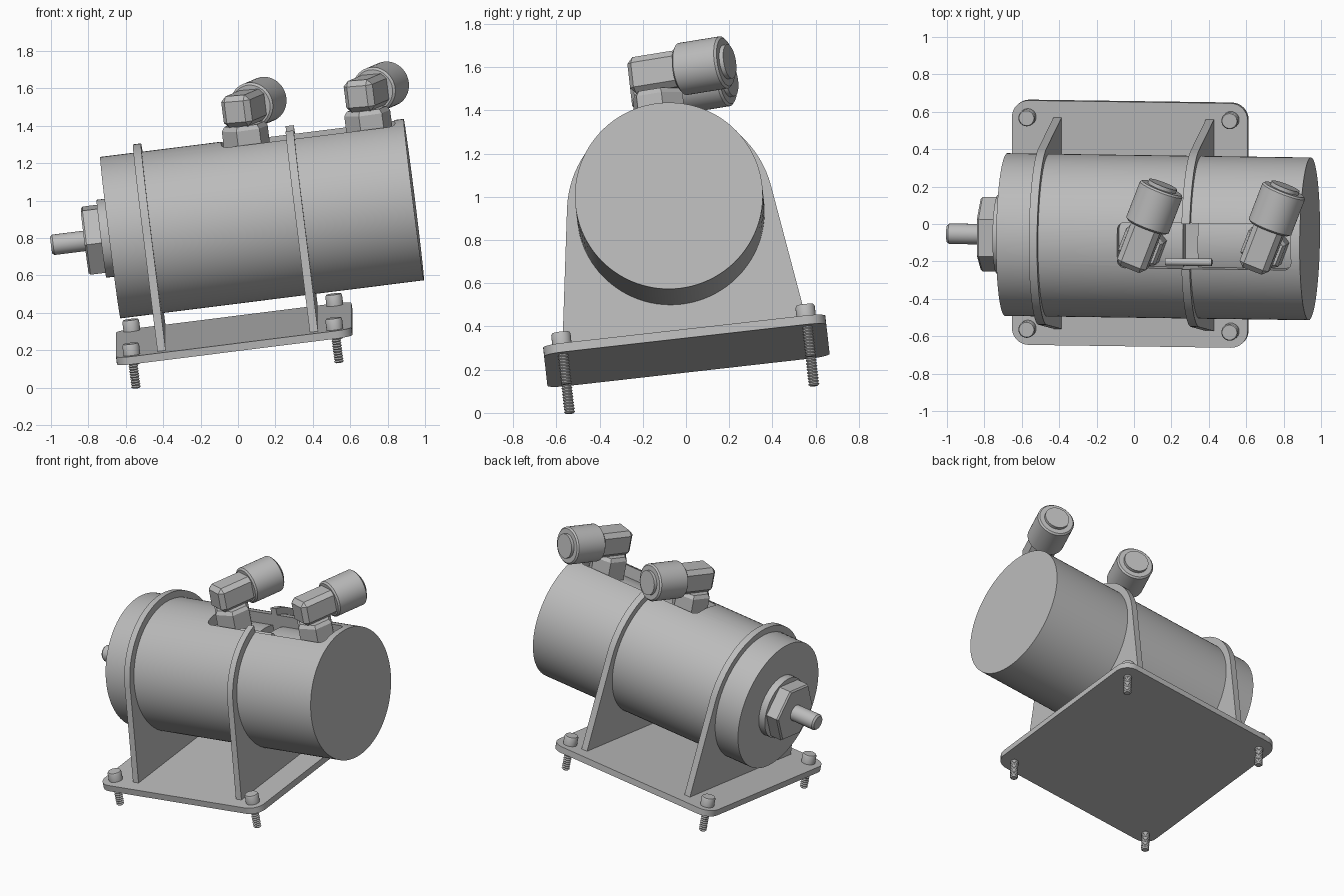
import bpy, bmesh
from math import pi, cos, sin, acos, atan2, hypot, radians
from mathutils import Matrix, Vector

if "Cube" in bpy.data.objects:
    bpy.data.objects.remove(bpy.data.objects["Cube"])

grey = bpy.data.materials.new("plain_grey")
grey.use_nodes = True
grey.diffuse_color = (0.5, 0.5, 0.5, 1)
grey.node_tree.nodes["Principled BSDF"].inputs["Base Color"].default_value = (0.5, 0.5, 0.5, 1)

# The whole assembly leans: rolled sideways and pitched up
LEAN = Matrix.Rotation(radians(6.45), 4, 'X') @ Matrix.Rotation(radians(-7.2), 4, 'Y')
AXIS_Y, AXIS_Z = 0.034, 0.882
BODY_R = 0.435
TO_X = Matrix.Rotation(pi / 2, 4, 'Y')


def place(x, y, z):
    return Matrix.Translation((x, y, z))


def finish(name, bm, matrix):
    bmesh.ops.recalc_face_normals(bm, faces=bm.faces)
    mesh = bpy.data.meshes.new(name)
    bm.to_mesh(mesh)
    bm.free()
    mesh.materials.append(grey)
    obj = bpy.data.objects.new(name, mesh)
    bpy.context.collection.objects.link(obj)
    obj.matrix_world = LEAN @ matrix
    return obj


def smooth(obj):
    bpy.ops.object.select_all(action='DESELECT')
    obj.select_set(True)
    bpy.context.view_layer.objects.active = obj
    bpy.ops.object.shade_smooth_by_angle(angle=radians(30))


def lathe(name, profile, matrix, sides=48):
    """Closed solid of revolution about local z from (radius, height) points."""
    bm = bmesh.new()
    rings = [[bm.verts.new((r * cos(2 * pi * i / sides), r * sin(2 * pi * i / sides), h))
              for i in range(sides)] for r, h in profile]
    for a, b in zip(rings, rings[1:]):
        for i in range(sides):
            j = (i + 1) % sides
            bm.faces.new((a[i], a[j], b[j], b[i]))
    bm.faces.new(rings[0])
    bm.faces.new(rings[-1])
    obj = finish(name, bm, matrix)
    if sides > 8:
        smooth(obj)
    return obj


def prism(name, outline, height, matrix):
    """Outline in local xy pushed up along local z."""
    bm = bmesh.new()
    face = bm.faces.new([bm.verts.new((x, y, 0)) for x, y in outline])
    top = bmesh.ops.extrude_face_region(bm, geom=[face])["geom"]
    bmesh.ops.translate(bm, vec=(0, 0, height),
                        verts=[v for v in top if isinstance(v, bmesh.types.BMVert)])
    return finish(name, bm, matrix)


def rounded_rect(length, width, radius, steps=8):
    points = []
    for k, (sx, sy) in enumerate(((1, 1), (-1, 1), (-1, -1), (1, -1))):
        for i in range(steps + 1):
            a = (k + i / steps) * pi / 2
            points.append((sx * (length / 2 - radius) + radius * cos(a),
                           sy * (width / 2 - radius) + radius * sin(a)))
    return points


def cut(obj, cutter):
    mod = obj.modifiers.new("slot", 'BOOLEAN')
    mod.operation, mod.solver, mod.object = 'DIFFERENCE', 'EXACT', cutter
    bpy.context.view_layer.update()
    graph = bpy.context.evaluated_depsgraph_get()
    mesh = bpy.data.meshes.new_from_object(obj.evaluated_get(graph))
    obj.modifiers.clear()
    obj.data = mesh
    smooth(obj)


# Base plate
smooth(prism("base_plate", rounded_rect(1.27, 1.315, 0.09), 0.042, place(0.016, AXIS_Y, 0.265)))

# Corner bolts with threaded shanks
bolt = [(0.018, 0.125)]
for i in range(12):
    bolt += [(0.026, 0.133 + i * 0.014), (0.02, 0.14 + i * 0.014)]
bolt += [(0.026, 0.307), (0.045, 0.307), (0.045, 0.358), (0.04, 0.367)]
for sx, end in ((-1, "right"), (1, "left")):
    for sy, side in ((-1, "front"), (1, "back")):
        lathe(f"{side}_{end}_bolt", bolt, place(0.014 + sx * 0.547, AXIS_Y + sy * 0.569, 0), 24)

# Motor body, shaft collar and shaft
body = lathe("motor_body", [(BODY_R, -0.577), (BODY_R, 1.059)],
             place(0, AXIS_Y, AXIS_Z) @ TO_X, 96)
lathe("collar", [(0.21, -0.625), (0.21, -0.57)], place(0, AXIS_Y, AXIS_Z) @ TO_X)
turn = Matrix.Rotation(pi / 2, 4, 'Z')
lathe("shaft_nut", [(0.19, -0.715), (0.2, -0.705), (0.2, -0.62)],
      place(0, AXIS_Y, AXIS_Z) @ TO_X @ turn, 6)
lathe("shaft", [(0.045, -0.896), (0.055, -0.884), (0.055, -0.7)],
      place(0, AXIS_Y, AXIS_Z) @ TO_X, 32)

# Two saddle brackets: straight legs running tangent into a round top
foot, drop, ring = 0.57, AXIS_Z - 0.3, 0.48
start = acos(ring / hypot(foot, drop)) + atan2(-drop, foot)
arc = [start + (pi - 2 * start) * i / 40 for i in range(41)]
saddle = [(foot, -drop)] + [(ring * cos(a), ring * sin(a)) for a in arc] + [(-foot, -drop)]
saddle = [(-z, y) for y, z in saddle]
brackets = []
for x, name in ((-0.373, "right_bracket"), (0.448, "left_bracket")):
    brackets.append(prism(name, saddle, 0.044, place(x - 0.022, AXIS_Y, AXIS_Z) @ TO_X))
    smooth(brackets[-1])

# Access slot along the top
cutter = prism("slot_cutter", rounded_rect(0.935, 0.245, 0.04), 0.4, place(0.543, AXIS_Y, 1.13))
cutter.hide_render = True
cut(body, cutter)
cut(brackets[1], cutter)
bpy.data.objects.remove(cutter)

# Inner cores and clamp screws seen in the slot
for a, b, name in ((0.06, 0.42, "front_core"), (0.5, 1.02, "rear_core")):
    lathe(name, [(0.36, a), (0.36, b)], place(0, AXIS_Y, AXIS_Z) @ TO_X, 64)
lathe("clamp_screw", [(0.02, 0.33), (0.02, 0.58)], place(0, AXIS_Y - 0.09, 1.27) @ TO_X, 16)

# Hose fittings: hex base, chamfered elbow block, round cap
for x, name in ((0.21, "right_fitting"), (0.87, "left_fitting")):
    base = place(x, AXIS_Y, 0) @ Matrix.Rotation(radians(69), 4, 'Z')
    lathe(name + "_base", [(0.125, 1.2), (0.125, 1.375), (0.108, 1.398)], base, 6)
    bm = bmesh.new()
    bmesh.ops.create_cube(bm, size=1, matrix=place(0.015, 0, 1.48) @ Matrix.Diagonal((0.25, 0.165, 0.17, 1)))
    edges = [e for e in bm.edges if min(v.co.x for v in e.verts) < 0 or
             abs((e.verts[0].co - e.verts[1].co).x) > 0.1]
    bmesh.ops.bevel(bm, geom=edges, offset=0.028, segments=1, affect='EDGES')
    finish(name + "_elbow", bm, base)
    lathe(name + "_cap", [(0.11, 0.13), (0.122, 0.14), (0.122, 0.345), (0.112, 0.355),
                          (0.08, 0.355), (0.08, 0.375)], base @ place(0, 0, 1.48) @ TO_X)
